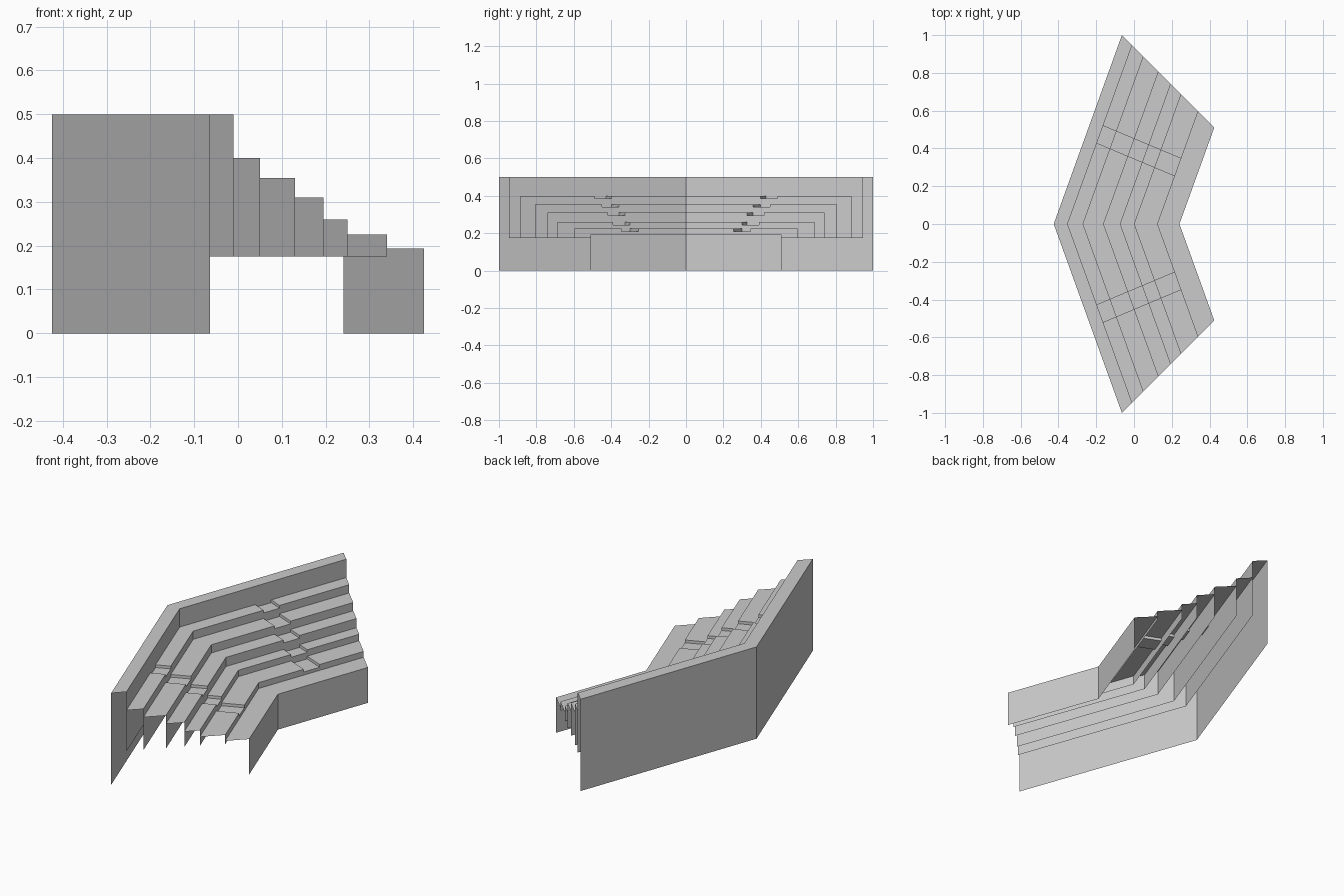
import bpy

cube = bpy.data.objects.get("Cube")
if cube:
    bpy.data.objects.remove(cube, do_unlink=True)

grey = bpy.data.materials.new("concrete_grey")
grey.use_nodes = True
colour = (0.6, 0.6, 0.6, 1)
grey.diffuse_color = colour
grey.node_tree.nodes["Principled BSDF"].inputs["Base Color"].default_value = colour

# Outer end x of each bend line, and the height of the tread behind that line
END_X = [-0.064, -0.01, 0.05, 0.13, 0.195, 0.25, 0.34, 0.425]
TREAD_Z = [0.5, 0.4, 0.355, 0.31, 0.26, 0.225, 0.193]
LEAN = 0.361        # x gained per unit of y along a wing
END_SUM = 0.936     # the wing ends lie on x + y = END_SUM
UNDER = 0.175       # lower edge of the inner risers
DROP = 0.015        # depth of the sunken aisle
AISLE = (0.346, 0.451)
AISLE_SLOPE = 0.42


def end_y(i):
    return END_SUM - END_X[i]


def point(i, y, z):
    """Point on bend line i, at distance y from the middle."""
    return (END_X[i] - LEAN * (end_y(i) - y), y, z)


def aisle_y(i, side):
    """Where one edge of the aisle crosses bend line i."""
    apex = point(i, 0, 0)[0]
    return (AISLE[side] - AISLE_SLOPE * apex) / (1 + AISLE_SLOPE * LEAN)


def wall(i, y0, y1, low, high):
    return [point(i, y0, low), point(i, y1, low), point(i, y1, high), point(i, y0, high)]


def tread(i, back, front, z):
    """Flat strip between lines i and i + 1; back and front are y ranges."""
    return [point(i, back[0], z), point(i + 1, front[0], z),
            point(i + 1, front[1], z), point(i, back[1], z)]


def make_part(name, quads):
    verts = [v for q in quads for v in q]
    faces = [tuple(range(4 * k, 4 * k + 4)) for k in range(len(quads))]
    mesh = bpy.data.meshes.new(name)
    mesh.from_pydata(verts, [], faces)
    mesh.materials.append(grey)
    obj = bpy.data.objects.new(name, mesh)
    bpy.context.collection.objects.link(obj)
    mirror = obj.modifiers.new("other_wing", 'MIRROR')
    mirror.use_axis = (False, True, False)
    weld = obj.modifiers.new("weld", 'WELD')
    weld.merge_threshold = 0.0005


# Back wall with its top ledge, and front wall with the lowest tread
make_part("back_wall", [wall(0, 0, end_y(0), 0, TREAD_Z[0])[::-1],
                        tread(0, (0, end_y(0)), (0, end_y(1)), TREAD_Z[0])])
make_part("upper_riser", [wall(1, 0, end_y(1), UNDER, TREAD_Z[0])])
make_part("front_wall", [wall(7, 0, end_y(7), 0, TREAD_Z[6]),
                         tread(6, (0, end_y(6)), (0, end_y(7)), TREAD_Z[6])])

# Seating tiers, each split by a sunken aisle
for i in range(1, 6):
    z, low = TREAD_Z[i], TREAD_Z[i] - DROP
    back = [0, aisle_y(i, 0), aisle_y(i, 1), end_y(i)]
    front = [0, aisle_y(i + 1, 0), aisle_y(i + 1, 1), end_y(i + 1)]
    tier, aisle = [], []
    for k in range(3):
        part, top = (aisle, low) if k == 1 else (tier, z)
        part.append(tread(i, back[k:k + 2], front[k:k + 2], top))
        part.append(wall(i + 1, front[k], front[k + 1], UNDER, top))
    for k in (1, 2):
        side = [point(i, back[k], low), point(i + 1, front[k], low),
                point(i + 1, front[k], z), point(i, back[k], z)]
        aisle.append(side[::-1] if k == 1 else side)
    make_part(f"seating_tier_{i}", tier)
    make_part(f"aisle_step_{i}", aisle)
